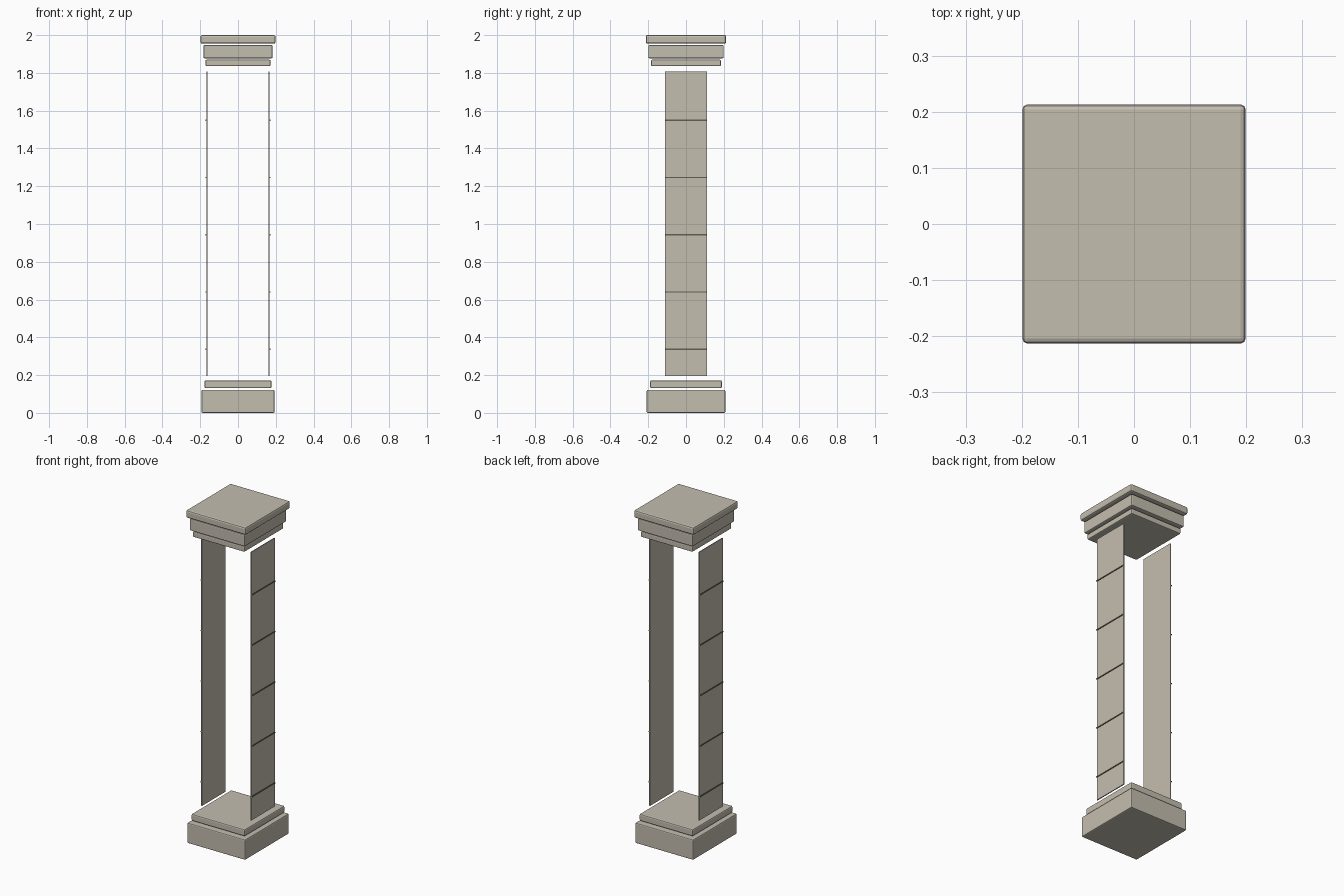
import bpy
import bmesh

if "Cube" in bpy.data.objects:
    bpy.data.objects.remove(bpy.data.objects["Cube"])


def block(name, half_x, half_y, z0, z1, bevel=0.0, x=0.0):
    """Axis-aligned block with optionally rounded edges."""
    bm = bmesh.new()
    bmesh.ops.create_cube(bm, size=1)
    for v in bm.verts:
        v.co.x = v.co.x * 2 * half_x + x
        v.co.y *= 2 * half_y
        v.co.z = z0 + (v.co.z + 0.5) * (z1 - z0)
    if bevel:
        bmesh.ops.bevel(bm, geom=bm.edges[:], offset=bevel, segments=2,
                        profile=0.5, affect='EDGES')
    mesh = bpy.data.meshes.new(name)
    bm.to_mesh(mesh)
    bm.free()
    obj = bpy.data.objects.new(name, mesh)
    bpy.context.collection.objects.link(obj)
    stone = bpy.data.materials.get("stone") or bpy.data.materials.new("stone")
    stone.diffuse_color = (0.55, 0.51, 0.43, 1)
    stone.use_nodes = True
    stone.node_tree.nodes["Principled BSDF"].inputs["Base Color"].default_value = stone.diffuse_color
    mesh.materials.append(stone)
    return obj


# Stepped base and capital slabs
for name, hx, hy, z0, z1, bevel in [
    ("base_plinth", 0.193, 0.208, 0.0, 0.122, 0.006),
    ("base_step", 0.178, 0.190, 0.131, 0.172, 0.007),
    ("capital_neck", 0.172, 0.185, 1.836, 1.870, 0.006),
    ("capital_block", 0.183, 0.199, 1.877, 1.948, 0.006),
    ("capital_top", 0.199, 0.213, 1.955, 2.0, 0.009),
]:
    block(name, hx, hy, z0, z1, bevel)

# Thin side panels with raised joint strips on the outer faces
joint = bpy.data.materials.new("joint")
joint.diffuse_color = (0.12, 0.11, 0.09, 1)
joint.use_nodes = True
joint.node_tree.nodes["Principled BSDF"].inputs["Base Color"].default_value = joint.diffuse_color
for side, label in ((-1, "left"), (1, "right")):
    block(f"{label}_panel", 0.003, 0.111, 0.195, 1.807, x=side * 0.164)
    for i in range(5):
        z = 0.337 + i * 0.303
        strip = block(f"{label}_joint_{i + 1}", 0.003, 0.111, z - 0.003, z + 0.003,
                      x=side * 0.168)
        strip.data.materials[0] = joint
